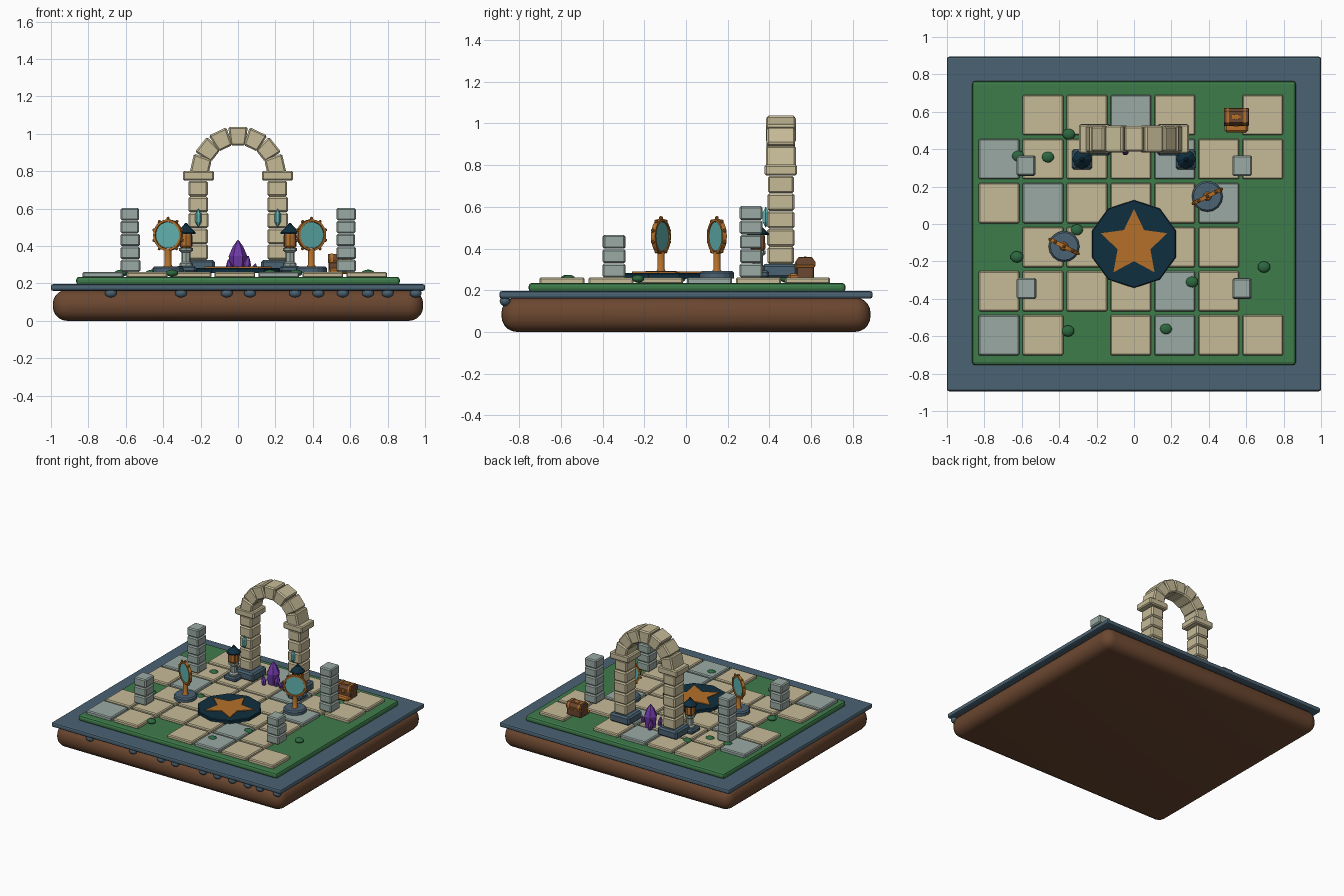
import bpy, bmesh, math, random
from mathutils import Matrix, Vector

if "Cube" in bpy.data.objects:
    bpy.data.objects.remove(bpy.data.objects["Cube"])

random.seed(4)

def mat(name, hexa):
    m = bpy.data.materials.new(name)
    c = [int(hexa[i:i + 2], 16) / 255 for i in (0, 2, 4)]
    m.diffuse_color = [v / 12.92 if v < 0.04045 else ((v + 0.055) / 1.055) ** 2.4 for v in c] + [1]
    m.use_nodes = True
    m.node_tree.nodes["Principled BSDF"].inputs["Base Color"].default_value = m.diffuse_color
    return m

SOIL, SLATE, GRASS = mat("soil_brown", "6b4730"), mat("slate_blue", "4a6272"), mat("grass_green", "3e7c4b")
SAND, GREY, NAVY = mat("sandstone", "c6bb98"), mat("grey_stone", "9aaaa3"), mat("navy", "0f2f3f")
GOLD, TEAL = mat("bronze", "b5702a"), mat("teal_glass", "62b4b2")
PURPLE, BUSH = mat("crystal_purple", "7039a8"), mat("bush_green", "2d6840")

def finish(name, bm, m, loc=(0, 0, 0), rot=None, smooth=False):
    me = bpy.data.meshes.new(name)
    bmesh.ops.recalc_face_normals(bm, faces=bm.faces)
    bm.to_mesh(me)
    bm.free()
    me.materials.append(m)
    ob = bpy.data.objects.new(name, me)
    bpy.context.collection.objects.link(ob)
    ob.matrix_world = Matrix.Translation(loc) @ (rot or Matrix())
    if smooth:
        bpy.ops.object.select_all(action='DESELECT')
        ob.select_set(True)
        bpy.context.view_layer.objects.active = ob
        bpy.ops.object.shade_smooth_by_angle(angle=math.radians(40))
    return ob

def box(name, m, loc, size, bevel=0.008, seg=1, rot=None, smooth=False):
    bm = bmesh.new()
    bmesh.ops.create_cube(bm, size=1, matrix=Matrix.Diagonal((*size, 1)))
    if bevel:
        bmesh.ops.bevel(bm, geom=bm.edges[:], offset=bevel, segments=seg, profile=0.5, affect='EDGES')
    return finish(name, bm, m, loc, rot, smooth)

def lathe(name, m, loc, profile, sides, rot=None, turn=0.0, smooth=False):
    """Stack of rings from (radius, z) pairs, capped at both ends."""
    bm = bmesh.new()
    rings = []
    for r, z in profile:
        rings.append([bm.verts.new((r * math.cos(turn + math.tau * i / sides),
                                    r * math.sin(turn + math.tau * i / sides), z)) for i in range(sides)])
    for a, b in zip(rings, rings[1:]):
        for i in range(sides):
            j = (i + 1) % sides
            bm.faces.new((a[i], a[j], b[j], b[i]))
    bm.faces.new(rings[0][::-1])
    bm.faces.new(rings[-1])
    return finish(name, bm, m, loc, rot, smooth)

def blob(name, m, loc, size, sub=2):
    bm = bmesh.new()
    bmesh.ops.create_icosphere(bm, subdivisions=sub, radius=1, matrix=Matrix.Diagonal((*size, 1)))
    return finish(name, bm, m, loc, None, True)

# Ground slabs
box("soil_base", SOIL, (0, 0, 0.083), (1.98, 1.77, 0.166), 0.075, 5, smooth=True)
box("slate_rim", SLATE, (0, 0, 0.178), (2.0, 1.79, 0.036), 0.012, 2)
box("grass_bed", GRASS, (0, 0.005, 0.213), (1.73, 1.52, 0.044), 0.016, 2)

# Rocks hanging under the front rim
for x in (-0.68, -0.305, -0.06, 0.064, 0.305, 0.43, 0.56, 0.695, 0.80, 0.95):
    blob("rim_rock", SLATE, (x, -0.868, 0.148), (0.033, 0.026, 0.025))

# Paving: s = sandstone, g = grey, dot = missing
for r, row in enumerate((".ssgs.s", "gsssgss", "sgsssg.", ".sssss.", "sssSgs.", "gs.sgss")):
    for c, k in enumerate(row.lower()):
        if k != ".":
            box("paving_tile", SAND if k == "s" else GREY,
                (-0.722 + 0.235 * c, 0.583 - 0.2355 * r, 0.245), (0.218, 0.216, 0.03 + 0.003 * ((r + c) % 2)), 0.007)

# Bushes
for x, y in ((-0.348, 0.48), (-0.62, 0.363), (-0.46, 0.358), (-0.305, -0.032), (-0.626, -0.176),
             (0.31, -0.31), (0.695, -0.23), (-0.353, -0.572), (0.171, -0.561)):
    blob("small_bush", BUSH, (x, y, 0.255), (0.035, 0.031, 0.019))

# Medallion and star
lathe("medallion", NAVY, (0, -0.107, 0), ((0.235, 0.255), (0.235, 0.278), (0.23, 0.283)), 10, turn=math.pi / 2)
bm = bmesh.new()
pts = []
for i in range(10):
    a, r = math.pi / 2 + i * math.pi / 5, (0.187, 0.092)[i % 2]
    pts.append(bm.verts.new((r * math.cos(a), r * math.sin(a), 0)))
face = bm.faces.new(pts)
up = bmesh.ops.extrude_face_region(bm, geom=[face])
bmesh.ops.translate(bm, vec=(0, 0, 0.008), verts=[v for v in up["geom"] if isinstance(v, bmesh.types.BMVert)])
finish("medallion_star", bm, GOLD, (0, -0.107, 0.281))

# Arch: footings, pillar blocks, capitals, ring of wedge stones
AY = 0.455
for s in (-1, 1):
    box("arch_footing", SLATE, (s * 0.208, AY - 0.005, 0.292), (0.17, 0.17, 0.066), 0.012)
    for i in range(5):
        j = random.uniform(-0.005, 0.005)
        box("arch_pillar_block", SAND, (s * 0.211 + j / 2, AY, 0.367 + 0.085 * i),
            (0.108 + j, 0.128 + j, 0.083), 0.009)
    box("arch_capital", SAND, (s * 0.211, AY, 0.776), (0.166, 0.156, 0.052), 0.008)
for i in range(7):
    a = math.pi * (i + 0.5) / 7
    bm = bmesh.new()
    bmesh.ops.create_cube(bm, size=1)
    for v in bm.verts:
        v.co = Vector((v.co.x * (0.104 if v.co.z > 0 else 0.08), v.co.y * (0.145 - 0.008 * (i % 2)), v.co.z * 0.1))
    bmesh.ops.bevel(bm, geom=bm.edges[:], offset=0.009, segments=1, affect='EDGES')
    finish("arch_wedge_stone", bm, SAND, (0.203 * math.cos(a), AY, 0.788 + 0.199 * math.sin(a)),
           Matrix.Rotation(math.pi / 2 - a, 4, 'Y'))

# Teal shards on the arch pillars
for s in (-1, 1):
    lathe("teal_shard", TEAL, (s * 0.212, 0.382, 0.55),
          ((0.001, -0.05), (0.017, -0.022), (0.017, 0.022), (0.001, 0.05)), 6)

# Ruined columns
for s in (-1, 1):
    for y, n in ((0.312, 5), (-0.345, 3)):
        for i in range(n):
            j = random.uniform(-0.004, 0.004)
            box("ruin_column_block", GREY, (s * 0.577 + j / 2, y, 0.294 + 0.069 * i), (0.102 + j, 0.108 + j, 0.066), 0.008)

# Standing mirrors
for x, y, ang in ((-0.374, -0.12, -27), (0.392, 0.148, 27)):
    turn = Matrix.Rotation(math.radians(ang), 4, 'Z')
    stand = turn @ Matrix.Rotation(math.pi / 2, 4, 'X')
    at = (x, y, 0.458)
    lathe("mirror_foot", SLATE, (x, y, 0), ((0.083, 0.255), (0.083, 0.282), (0.074, 0.291)), 16)
    lathe("mirror_post", GOLD, (x, y, 0), ((0.026, 0.288), (0.018, 0.30), (0.018, 0.385)), 10, smooth=True)
    lathe("mirror_glass", TEAL, at, ((0.07, -0.006), (0.07, 0.006)), 24, stand)
    ring = [(0.072, -0.011), (0.084, -0.011), (0.084, 0.011), (0.072, 0.011)]
    bm = bmesh.new()
    vs = [[bm.verts.new((r * math.cos(t * math.tau / 24), r * math.sin(t * math.tau / 24), z)) for r, z in ring]
          for t in range(24)]
    for t in range(24):
        for k in range(4):
            bm.faces.new((vs[t][k], vs[t][(k + 1) % 4], vs[(t + 1) % 24][(k + 1) % 4], vs[(t + 1) % 24][k]))
    finish("mirror_frame", bm, GOLD, at, stand, True)
    for i in range(10):
        a = math.pi / 2 + i * math.tau / 10
        off = stand @ Vector((0.089 * math.cos(a), 0.089 * math.sin(a), 0))
        blob("mirror_knob", GOLD, Vector(at) + off, (0.01, 0.01, 0.01), 1)

# Lanterns on stone posts
for s in (-1, 1):
    x, y = s * 0.278, 0.345
    box("lantern_foot", SLATE, (x, y, 0.276), (0.108, 0.108, 0.036), 0.01)
    lathe("lantern_post", GREY, (x, y, 0),
          ((0.036, 0.29), (0.036, 0.305), (0.025, 0.315), (0.025, 0.365), (0.037, 0.375), (0.037, 0.39)), 8)
    lathe("lantern_body", GOLD, (x, y, 0),
          ((0.026, 0.388), (0.036, 0.40), (0.034, 0.455), (0.028, 0.472)), 8)
    for i in range(4):
        a = math.pi / 4 + i * math.pi / 2
        box("lantern_bar", SOIL, (x + 0.034 * math.cos(a), y + 0.034 * math.sin(a), 0.43), (0.01, 0.01, 0.075), 0)
    lathe("lantern_roof", NAVY, (x, y, 0), ((0.052, 0.464), (0.052, 0.472), (0.016, 0.507), (0.005, 0.524)), 8)

# Crystal cluster under the arch
for x, y, h, r, tilt in ((0, 0.44, 0.175, 0.05, 0), (-0.042, 0.385, 0.07, 0.018, -8), (0.04, 0.42, 0.09, 0.022, 10),
                         (0.082, 0.41, 0.05, 0.015, 14), (-0.03, 0.49, 0.08, 0.02, -10)):
    lathe("purple_crystal", PURPLE, (x, y, 0.258),
          ((r * 0.8, 0), (r, h * 0.5), (r * 0.55, h * 0.8), (0.002, h)), 6,
          Matrix.Rotation(math.radians(tilt), 4, 'Y'))

# Treasure chest
CX, CY = 0.547, 0.572
box("chest_body", SOIL, (CX, CY, 0.285), (0.125, 0.085, 0.06), 0.006)
lid = [(0.045, 0), (0.045, 0.018), (0.03, 0.04), (-0.03, 0.04), (-0.045, 0.018), (-0.045, 0)]
for name, m, x, w, k in (("chest_lid", SOIL, 0, 0.13, 1), ("chest_band", GOLD, -0.045, 0.014, 1.08),
                         ("chest_band", GOLD, 0.045, 0.014, 1.08)):
    bm = bmesh.new()
    ends = [[bm.verts.new((e * w / 2, py * k, pz * k)) for py, pz in lid] for e in (-1, 1)]
    bm.faces.new(ends[0])
    bm.faces.new(ends[1][::-1])
    for i in range(6):
        j = (i + 1) % 6
        bm.faces.new((ends[0][i], ends[0][j], ends[1][j], ends[1][i]))
    finish(name, bm, m, (CX + x, CY, 0.316), None)
box("chest_rim", GOLD, (CX, CY, 0.315), (0.134, 0.094, 0.01), 0.002)
box("chest_latch", GOLD, (CX, CY - 0.045, 0.315), (0.026, 0.012, 0.03), 0.003)
blob("chest_lid_jewel", GOLD, (CX, CY, 0.354), (0.03, 0.018, 0.008), 1)
box("chest_step", GOLD, (CX, 0.53, 0.266), (0.125, 0.08, 0.03), 0.01)
